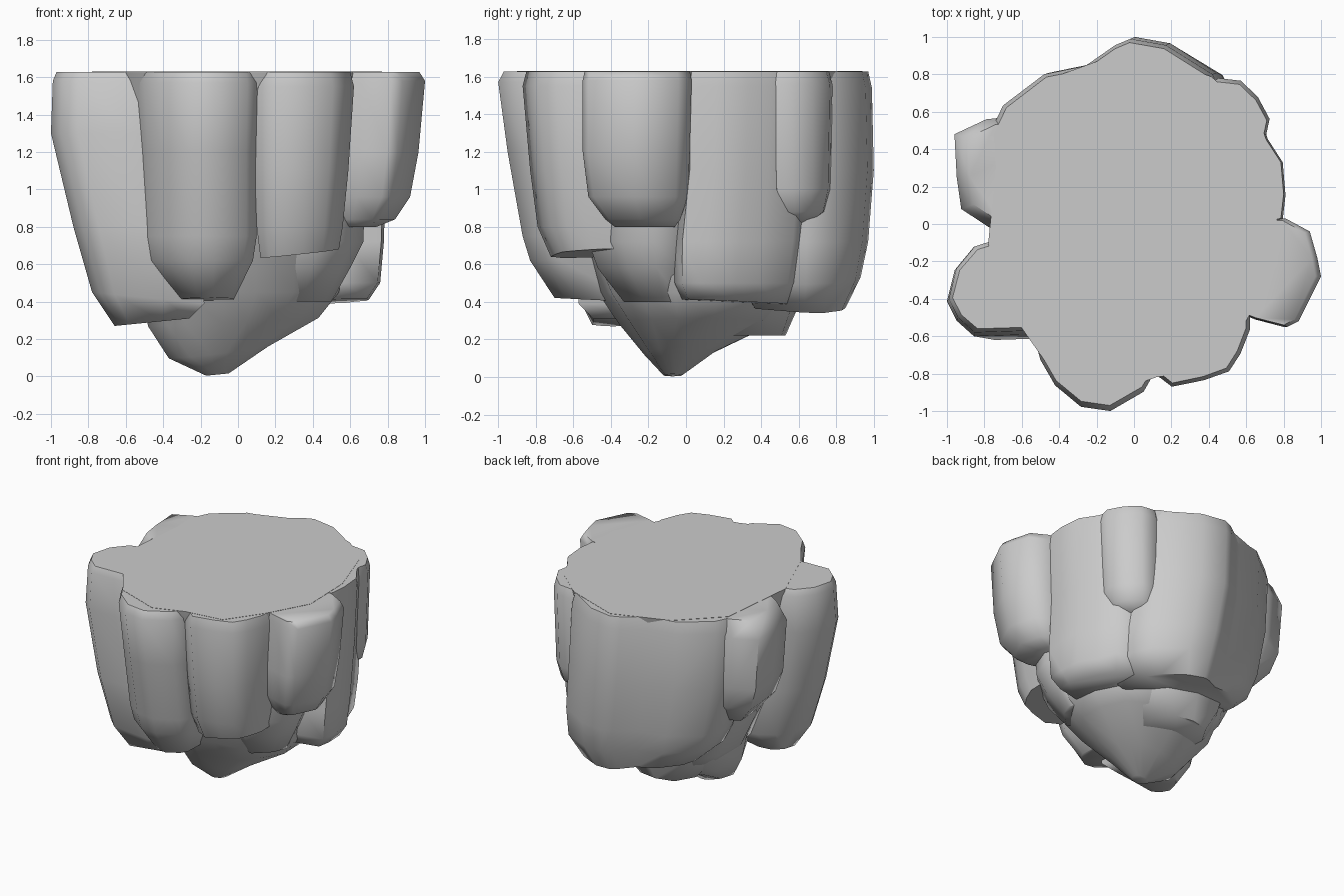
import bpy, bmesh

TOP = 1.63

def rock(name, outline, levels, angle=1.1):
    """Loft an outline through boxes (z, xmin, xmax, ymin, ymax, slope_x, slope_y)."""
    xs, ys = [p[0] for p in outline], [p[1] for p in outline]
    x0, x1, y0, y1 = min(xs), max(xs), min(ys), max(ys)
    bm = bmesh.new()
    rings = []
    for lv in levels:
        z, a, b, c, d = lv[:5]
        sx, sy = lv[5:] if len(lv) > 5 else (0, 0)
        ring = []
        for px, py in outline:
            x = a + (px - x0) / (x1 - x0) * (b - a)
            y = c + (py - y0) / (y1 - y0) * (d - c)
            ring.append(bm.verts.new((x, y, z + sx * (x - (a + b) / 2) + sy * (y - (c + d) / 2))))
        rings.append(ring)
    n = len(outline)
    for r, s in zip(rings, rings[1:]):
        for i in range(n):
            bm.faces.new((r[i], r[(i + 1) % n], s[(i + 1) % n], s[i]))
    bm.faces.new(rings[0])
    bm.faces.new(rings[-1][::-1])
    bmesh.ops.recalc_face_normals(bm, faces=bm.faces)
    me = bpy.data.meshes.new(name)
    bm.to_mesh(me)
    bm.free()
    ob = bpy.data.objects.new(name, me)
    bpy.context.collection.objects.link(ob)
    bpy.ops.object.select_all(action='DESELECT')
    ob.select_set(True)
    bpy.context.view_layer.objects.active = ob
    bpy.ops.object.shade_smooth_by_angle(angle=angle)
    return ob

T = TOP - 0.002

# Central core with the flat top and the pointed underside
rock("core", [(-.74, -.1), (-.57, -.54), (-.42, -.76), (-.1, -.88), (.12, -.8), (.4, -.76), (.58, -.5),
              (.74, -.2), (.73, .2), (.6, .6), (.4, .78), (0, .93), (-.4, .78), (-.68, .5)],
     [(TOP, -.78, .77, -.9, .94), (1.55, -.76, .76, -.88, .92), (.75, -.6, .58, -.6, .66),
      (.45, -.52, .54, -.47, .62), (.29, -.48, .43, -.36, .48, .05, 0),
      (.13, -.37, .16, -.22, .16, .12, .05), (.01, -.17, -.05, -.12, -.02, .1, 0)])

# Front left buttress
rock("front_left_rock", [(-.3, -.1), (-.7, -.07), (-.86, -.12), (-.96, -.24), (-1, -.4), (-.95, -.5),
                         (-.86, -.58), (-.55, -.57), (-.3, -.57)],
     [(T, -.97, -.3, -.56, -.09), (1.58, -.99, -.3, -.58, -.07), (1.3, -1, -.28, -.6, -.07),
      (.8, -.88, -.2, -.62, -.1), (.42, -.78, -.18, -.58, -.12, -.1, 0), (.29, -.66, -.26, -.5, -.2, .1, 0)])

# Front centre column
rock("front_rock", [(.1, -.3), (-.54, -.3), (-.55, -.6), (-.5, -.76), (-.42, -.88), (-.28, -.98),
                    (-.12, -1), (.06, -.91), (.12, -.82)],
     [(T, -.54, .1, -.97, -.2), (1.57, -.55, .11, -1, -.2), (1.2, -.53, .1, -.95, -.2),
      (.75, -.52, .1, -.87, -.2), (.62, -.5, .08, -.83, -.2), (.41, -.34, -.02, -.7, -.25, 0, -.05)])

# Front right column
rock("front_right_rock", [(.61, -.3), (.08, -.3), (.08, -.8), (.14, -.83), (.2, -.87), (.37, -.84),
                          (.5, -.8), (.56, -.72), (.61, -.61)],
     [(T, .09, .6, -.85, -.2), (1.55, .08, .62, -.87, -.2), (1.1, .09, .59, -.83, -.2),
      (.8, .1, .56, -.79, -.2), (.66, .12, .54, -.72, -.2, .1, .03)])

# Right lobe, hanging higher than the rest
rock("right_rock", [(.5, -.45), (.66, -.51), (.82, -.55), (.88, -.52), (1, -.28), (.98, -.18),
                    (.94, -.04), (.81, .03), (.5, .03)],
     [(T, .5, .97, -.54, .02), (1.58, .5, 1, -.55, .03), (1.2, .5, .965, -.55, .02),
      (.96, .5, .92, -.52, .01), (.84, .5, .84, -.43, -.03), (.8, .5, .74, -.38, -.06)])

# Lower ledge below the right lobe
rock("right_ledge", [(.2, -.4), (.42, -.46), (.6, -.3), (.66, -.15), (.6, 0), (.2, .1)],
     [(1, .2, .68, -.54, .1), (.72, .2, .67, -.52, .1), (.58, .2, .6, -.47, .1), (.4, .2, .5, -.33, .05)])

# Broad right-back column
rock("right_back_rock", [(.2, -.02), (.6, -.02), (.8, .02), (.815, .15), (.8, .32), (.72, .44),
                         (.66, .6), (.5, .66), (.2, .66)],
     [(T, .2, .8, -.01, .67), (1.55, .2, .81, -.02, .68), (1.1, .2, .79, -.02, .66),
      (.72, .2, .78, -.06, .63), (.5, .2, .76, -.06, .6), (.4, .2, .7, -.02, .54, .02, -.04)])

# Small rock high on the back right
rock("small_back_rock", [(.35, .4), (.7, .45), (.72, .55), (.66, .67), (.57, .765), (.45, .78), (.35, .7)],
     [(T, .35, .71, .42, .76), (1.56, .35, .725, .42, .78), (1, .35, .7, .44, .77),
      (.88, .35, .66, .48, .74), (.82, .35, .58, .5, .66)])

# Large back wall, its underside rising towards the left
rock("back_rock", [(-.5, .2), (-.76, .4), (-.77, .55), (-.7, .68), (-.48, .83), (-.26, .87), (-.1, .97),
                   (-.02, 1), (.17, .97), (.42, .83), (.5, .68), (.5, .3)],
     [(T, -.75, .48, .1, .97), (1.54, -.77, .5, .1, .99), (1.1, -.74, .52, .1, 1),
      (.72, -.66, .55, .15, .97), (.54, -.6, .54, .2, .93, -.08, 0), (.4, -.46, .42, .3, .85, -.12, -.08)])

# Left back slab
rock("left_back_rock", [(-.5, .02), (-.72, -.05), (-.78, -.04), (-.93, .08), (-.95, .25), (-.96, .48),
                        (-.82, .56), (-.74, .57), (-.5, .5)],
     [(T, -.89, -.4, -.01, .54), (1.5, -.96, -.4, -.05, .57), (1.1, -.93, -.4, -.04, .56),
      (.93, -.87, -.4, -.02, .53), (.78, -.74, -.4, .05, .44)])

# Left lower wall and underside lump
rock("left_lower_rock", [(-.2, -.2), (-.6, -.15), (-.68, .05), (-.66, .3), (-.5, .45), (-.2, .45)],
     [(1.2, -.74, -.2, -.2, .5), (.7, -.66, -.2, -.2, .52), (.42, -.52, -.2, -.2, .48),
      (.3, -.42, -.2, -.15, .4)])
rock("underside_lump", [(-.38, -.05), (-.42, .3), (-.3, .5), (-.1, .55), (.1, .52), (.25, .35), (.2, -.05)],
     [(.6, -.52, .42, -.1, .66), (.38, -.46, .34, -.1, .6), (.22, -.33, .14, .1, .53)])
